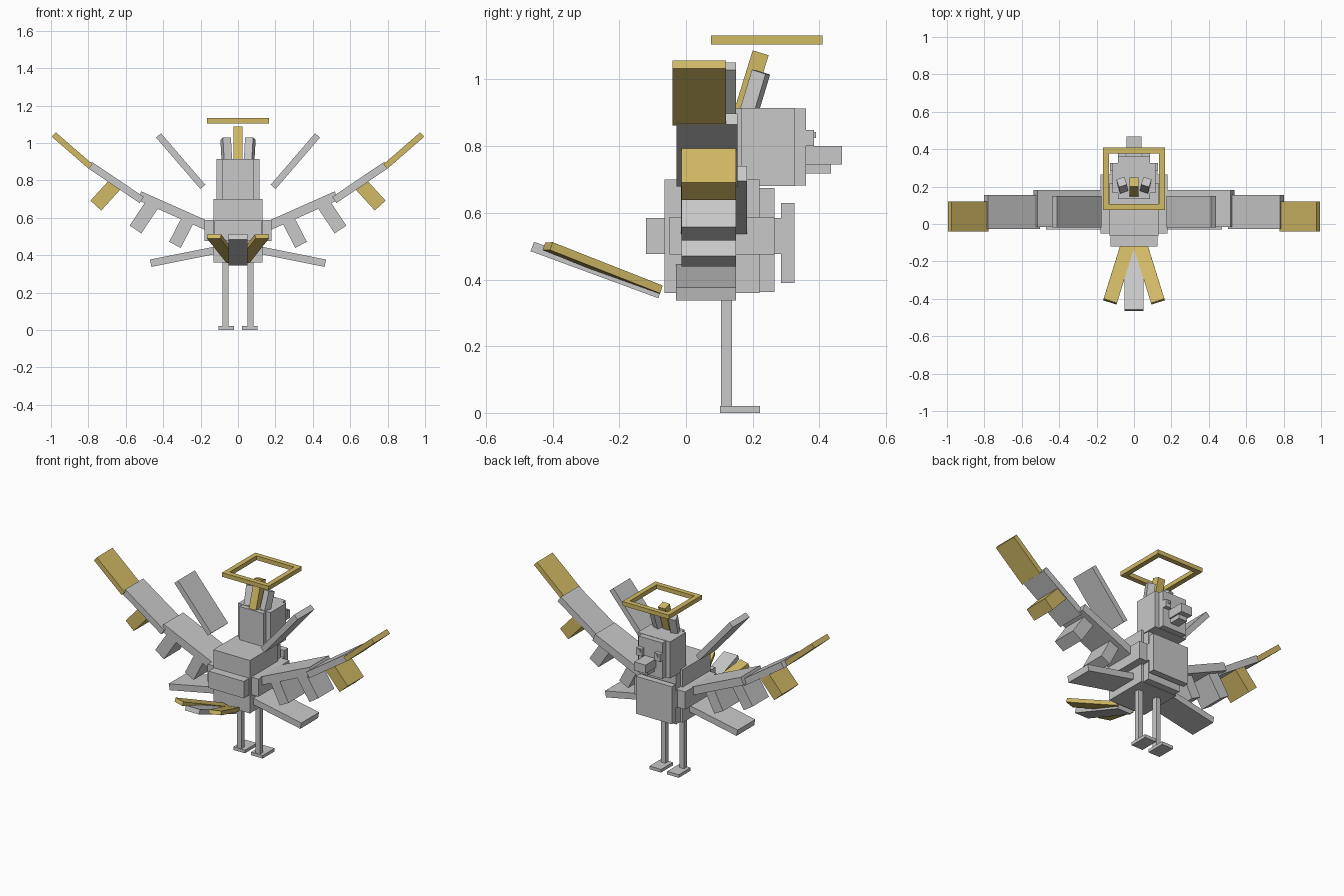
import bpy
import bmesh
from mathutils import Matrix, Vector

cube = bpy.data.objects.get("Cube")
if cube:
    bpy.data.objects.remove(cube, do_unlink=True)


def material(name, color):
    mat = bpy.data.materials.new(name)
    mat.use_nodes = True
    mat.diffuse_color = (*color, 1)
    bsdf = next(n for n in mat.node_tree.nodes if n.type == 'BSDF_PRINCIPLED')
    bsdf.inputs["Base Color"].default_value = (*color, 1)
    return mat


GREY = material("light_grey", (0.58, 0.58, 0.58))
GOLD = material("gold", (0.64, 0.49, 0.13))


def make(name, matrix, mat):
    """Unit cube mesh shaped by a matrix."""
    bm = bmesh.new()
    bmesh.ops.create_cube(bm, size=1, matrix=matrix)
    bmesh.ops.recalc_face_normals(bm, faces=bm.faces)
    mesh = bpy.data.meshes.new(name)
    bm.to_mesh(mesh)
    bm.free()
    mesh.materials.append(mat)
    obj = bpy.data.objects.new(name, mesh)
    bpy.context.collection.objects.link(obj)


def box(name, x, y, z, mat=GREY):
    """Axis-aligned box from (min, max) ranges."""
    spans = (x, y, z)
    center = Vector([(a + b) / 2 for a, b in spans])
    size = Vector([b - a for a, b in spans])
    make(name, Matrix.Translation(center) @ Matrix.Diagonal(size).to_4x4(), mat)


def slat(name, start, end, width, thick, side, mat=GREY):
    """Bar from start to end; width runs along the side direction."""
    start, end = Vector(start), Vector(end)
    along = (end - start).normalized()
    side = Vector(side)
    side = (side - along * side.dot(along)).normalized()
    up = along.cross(side)
    frame = Matrix((side, along, up)).transposed().to_4x4()
    scale = Matrix.Diagonal((width, (end - start).length, thick, 1))
    make(name, Matrix.Translation((start + end) / 2) @ frame @ scale, mat)


# Body: overlapping blocks
box("body_core", (-.13, .13), (-.065, .22), (.36, .70))
box("body_front", (-.115, .115), (-.05, .265), (.362, .675))
box("body_wide_band", (-.18, .18), (-.05, .265), (.475, .588))
box("body_long_band", (-.125, .125), (-.12, .323), (.477, .585))
box("chest_plate", (-.128, .128), (.285, .326), (.39, .63))

# Head and beak
box("head", (-.115, .115), (.165, .325), (.68, .915))
box("head_inner", (-.085, .085), (.135, .36), (.682, .913))
box("upper_beak", (-.04, .04), (.35, .468), (.745, .80))
box("lower_beak", (-.03, .03), (.35, .435), (.718, .745))

# Crest and halo
slat("crest_center", (0, .165, .89), (0, .224, 1.08), .05, .05, (1, 0, 0), GOLD)
box("halo_front", (-.165, .165), (.075, .107), (1.105, 1.132), GOLD)
box("halo_back", (-.165, .165), (.378, .41), (1.105, 1.132), GOLD)

# Central tail feather
slat("tail_center", (0, -.078, .358), (0, -.461, .499), .10, .03, (1, 0, 0))

# Wing slats: name, inner (x, z), outer (x, z), depth range, thickness, color
WING = [
    ("wing_inner", (.16, .555), (.527, .718), (-.015, .183), .05, GREY),
    ("wing_middle", (.515, .695), (.792, .882), (-.028, .155), .04, GREY),
    ("wing_tip", (.788, .874), (.985, 1.045), (-.04, .12), .032, GOLD),
    ("upper_feather", (.188, .765), (.425, 1.04), (-.02, .15), .035, GREY),
    ("lower_feather", (.10, .43), (.467, .357), (-.03, .15), .04, GREY),
    ("hanging_feather_outer", (.65, .786), (.76, .665), (-.013, .15), .078, GOLD),
    ("hanging_feather_middle", (.46, .67), (.548, .537), (-.013, .15), .075, GREY),
    ("hanging_feather_inner", (.265, .595), (.337, .455), (-.013, .15), .07, GREY),
]

for s, label in ((1, "left_"), (-1, "right_")):
    def pair(a, b):
        return tuple(sorted((s * a, s * b)))

    # Wings
    for name, a, b, (y0, y1), thick, mat in WING:
        y = (y0 + y1) / 2
        slat(label + name, (s * a[0], y, a[1]), (s * b[0], y, b[1]),
             y1 - y0, thick, (0, 1, 0), mat)

    # Legs and feet
    box(label + "leg", pair(.05, .082), (.105, .138), (.015, .37))
    box(label + "foot", pair(.022, .104), (.102, .222), (0, .02))

    # Eyes with pupils
    box(label + "eye", pair(.045, .085), (.35, .384), (.80, .848))
    box(label + "pupil", pair(.055, .07), (.38, .39), (.825, .842))

    # Side crest and tail feathers, halo sides
    slat(label + "crest", (s * .058, .182, .88), (s * .066, .225, 1.022),
         .045, .045, (1, -s * .33, 0))
    slat(label + "tail_feather", (s * .025, -.085, .37), (s * .128, -.415, .50),
         .075, .025, (1, s * .33, 0), GOLD)
    box(label + "halo_side", pair(.133, .165), (.107, .378), (1.105, 1.132), GOLD)
